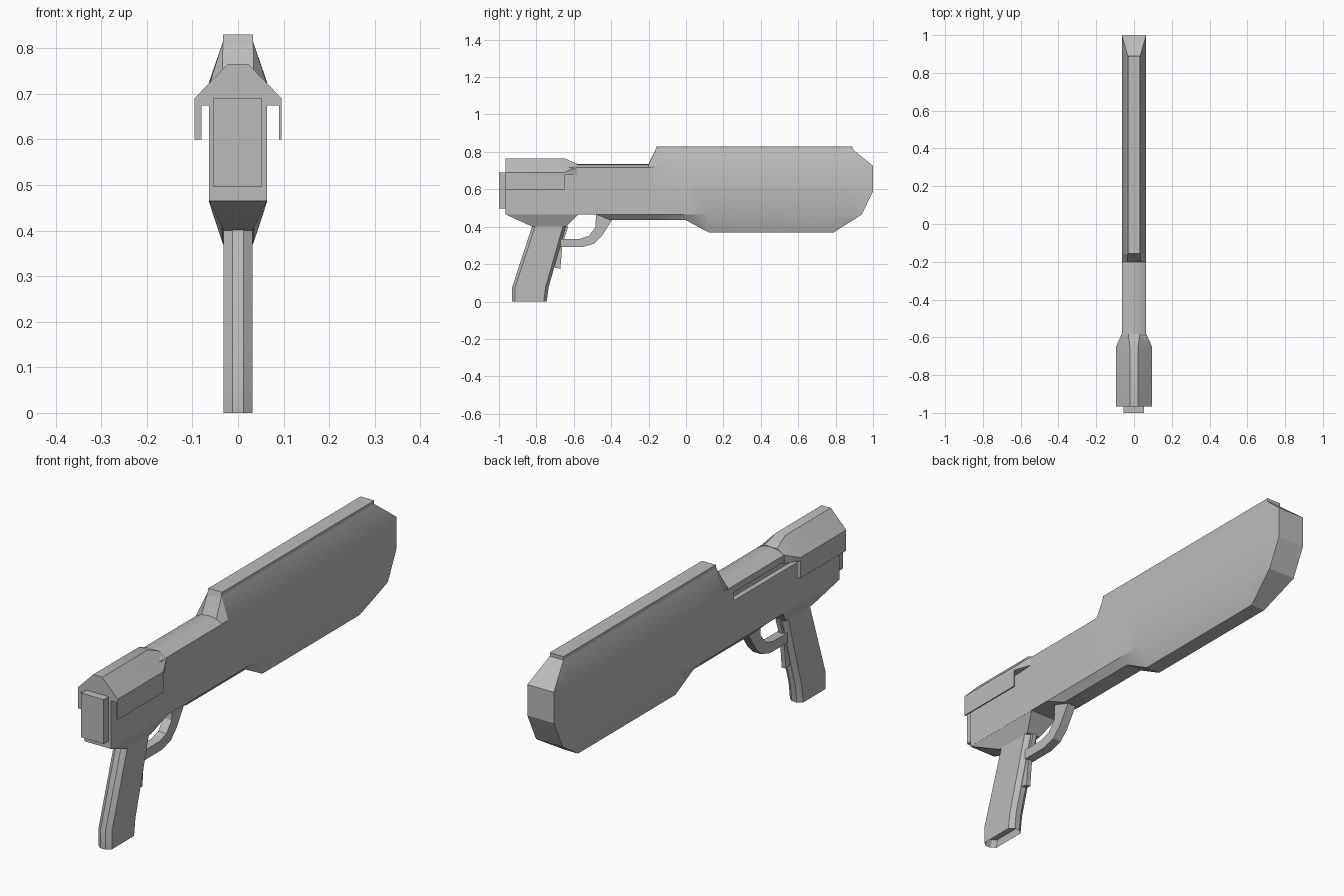
import bpy, bmesh, math

cube = bpy.data.objects.get("Cube")
if cube:
    bpy.data.objects.remove(cube)

grey = bpy.data.materials.new("plain_grey")
grey.use_nodes = True
grey.diffuse_color = (0.5, 0.5, 0.5, 1)
grey.node_tree.nodes["Principled BSDF"].inputs["Base Color"].default_value = (0.5, 0.5, 0.5, 1)


def finish(bm, name):
    bmesh.ops.remove_doubles(bm, verts=bm.verts, dist=0.0005)
    bmesh.ops.dissolve_degenerate(bm, edges=bm.edges, dist=0.0005)
    bmesh.ops.recalc_face_normals(bm, faces=bm.faces)
    mesh = bpy.data.meshes.new(name)
    bm.to_mesh(mesh)
    bm.free()
    mesh.materials.append(grey)
    ob = bpy.data.objects.new(name, mesh)
    bpy.context.collection.objects.link(ob)
    return ob


def loft(name, rings, hollow=False):
    """Skin a row of equal-sized rings and cap both ends."""
    bm = bmesh.new()
    rows = [[bm.verts.new(p) for p in ring] for ring in rings]
    n = len(rows[0])
    for a, b in zip(rows, rows[1:]):
        for i in range(n):
            j = (i + 1) % n
            bm.faces.new((a[i], a[j], b[j], b[i]))
    first = bm.faces.new(rows[0])
    bm.faces.new(rows[-1])
    if hollow:
        bmesh.ops.recalc_face_normals(bm, faces=bm.faces)
        bmesh.ops.inset_region(bm, faces=[first], thickness=0.006)
        bmesh.ops.translate(bm, verts=first.verts, vec=(0, 0.01, 0.03))
    return finish(bm, name)


def box(name, x0, x1, y0, y1, z0, z1):
    ring = [(x0, z0), (x1, z0), (x1, z1), (x0, z1)]
    return loft(name, [[(x, y, z) for x, z in ring] for y in (y0, y1)])


def plate(name, outline, half):
    """Side outline in y and z, given thickness along x."""
    return loft(name, [[(x, y, z) for y, z in outline] for x in (-half, half)])


# Body: one long loft; y, top width, top z, shoulder z, belly z, bottom width, bottom z
W = 0.064
sections = [
    (-0.965, 0.035, 0.732, 0.717, 0.465, W, 0.465),
    (-0.48, 0.035, 0.732, 0.717, 0.465, W, 0.465),
    (-0.40, 0.035, 0.732, 0.717, 0.465, 0.036, 0.435),
    (-0.20, 0.035, 0.732, 0.717, 0.465, 0.036, 0.435),
    (-0.16, 0.033, 0.815, 0.72, 0.465, 0.036, 0.435),
    (0.0, 0.033, 0.815, 0.72, 0.465, 0.036, 0.435),
    (0.12, 0.033, 0.815, 0.72, 0.465, 0.033, 0.37),
    (0.79, 0.033, 0.815, 0.72, 0.465, 0.033, 0.37),
    (0.89, 0.033, 0.815, 0.72, 0.465, 0.054, 0.433),
    (0.94, 0.047, 0.774, 0.722, 0.465, W, 0.465),
    (1.0, W, 0.725, 0.725, 0.59, W, 0.59),
]
rings = []
for y, wt, zt, zs, zb, wb, z0 in sections:
    crown = zt + (0.004 if zt == 0.732 else 0)
    side = [(wt, zt), (W, zs), (W, zb), (wb, z0)]
    ring = [(0, crown)] + side + [(-x, z) for x, z in reversed(side)]
    rings.append([(x, y, z) for x, z in ring])
body = loft("body", rings)

# Slot along one side of the body
cutter = box("slot_cutter", -0.09, -0.042, -0.70, -0.24, 0.652, 0.688)
cutter.hide_render = True
cut = body.modifiers.new("slot", "BOOLEAN")
cut.operation = "DIFFERENCE"
cut.solver = "EXACT"
cut.object = cutter
bpy.context.view_layer.objects.active = body
bpy.ops.object.modifier_apply(modifier="slot")
bpy.data.objects.remove(cutter)

# Top rail with a sloped rear end
plate("top_rail", [(-0.166, 0.80), (0.89, 0.80), (0.89, 0.83), (-0.157, 0.83)], 0.033)


# Rear hood: faceted roof with tapered nose, and two hanging side flanges
def hood_ring(y, w, z0, z1, wt, zt):
    return [(-w, y, z0), (w, y, z0), (w, y, z1), (wt, y, zt), (-wt, y, zt), (-w, y, z1)]


loft("hood_roof", [
    hood_ring(-0.965, 0.096, 0.675, 0.69, 0.022, 0.766),
    hood_ring(-0.65, 0.096, 0.675, 0.69, 0.022, 0.766),
    hood_ring(-0.583, W + 0.001, 0.68, 0.718, 0.03, 0.737),
])
box("thick_flange", -0.096, -0.08, -0.965, -0.65, 0.60, 0.68)
box("thin_flange", 0.09, 0.096, -0.965, -0.65, 0.60, 0.68)

# Rear end plate
box("end_plate", -0.055, 0.053, -1.0, -0.96, 0.497, 0.69)


# Flared collar between body and grip
def rect(w, y0, y1, z):
    return [(-w, y0, z), (w, y0, z), (w, y1, z), (-w, y1, z)]


loft("grip_collar", [rect(0.032, -0.82, -0.64, 0.40), rect(W, -0.965, -0.575, 0.466)])


# Grip: chamfered, raked, hollow at the base
def grip_ring(y0, y1, z, w=0.032, flat=0.012, c=0.016):
    half = [(flat, y0), (w, y0 + c), (w, y1 - c), (flat, y1)]
    return [(x, y, z) for x, y in half] + [(-x, y, z) for x, y in reversed(half)]


loft("grip", [
    grip_ring(-0.93, -0.745, 0.0),
    grip_ring(-0.93, -0.735, 0.075),
    grip_ring(-0.82, -0.64, 0.41),
], hollow=True)

# Curved guard band and the strip down the front of the grip
inner = [(-0.67, 0.335), (-0.57, 0.335), (-0.52, 0.35), (-0.485, 0.395), (-0.48, 0.47)]
outer = [(-0.39, 0.445), (-0.45, 0.35), (-0.49, 0.31), (-0.55, 0.292), (-0.67, 0.292)]
plate("guard", inner + outer, 0.02)
plate("front_strip", [(-0.655, 0.40), (-0.63, 0.40), (-0.66, 0.31), (-0.672, 0.175),
                      (-0.70, 0.18), (-0.715, 0.22)], 0.01)

# Smooth only the gentle curves
for ob in bpy.context.collection.objects:
    if ob.type == "MESH" and ob.data.materials and ob.data.materials[0] == grey:
        bpy.ops.object.select_all(action="DESELECT")
        ob.select_set(True)
        bpy.context.view_layer.objects.active = ob
        bpy.ops.object.shade_smooth_by_angle(angle=math.radians(25))
